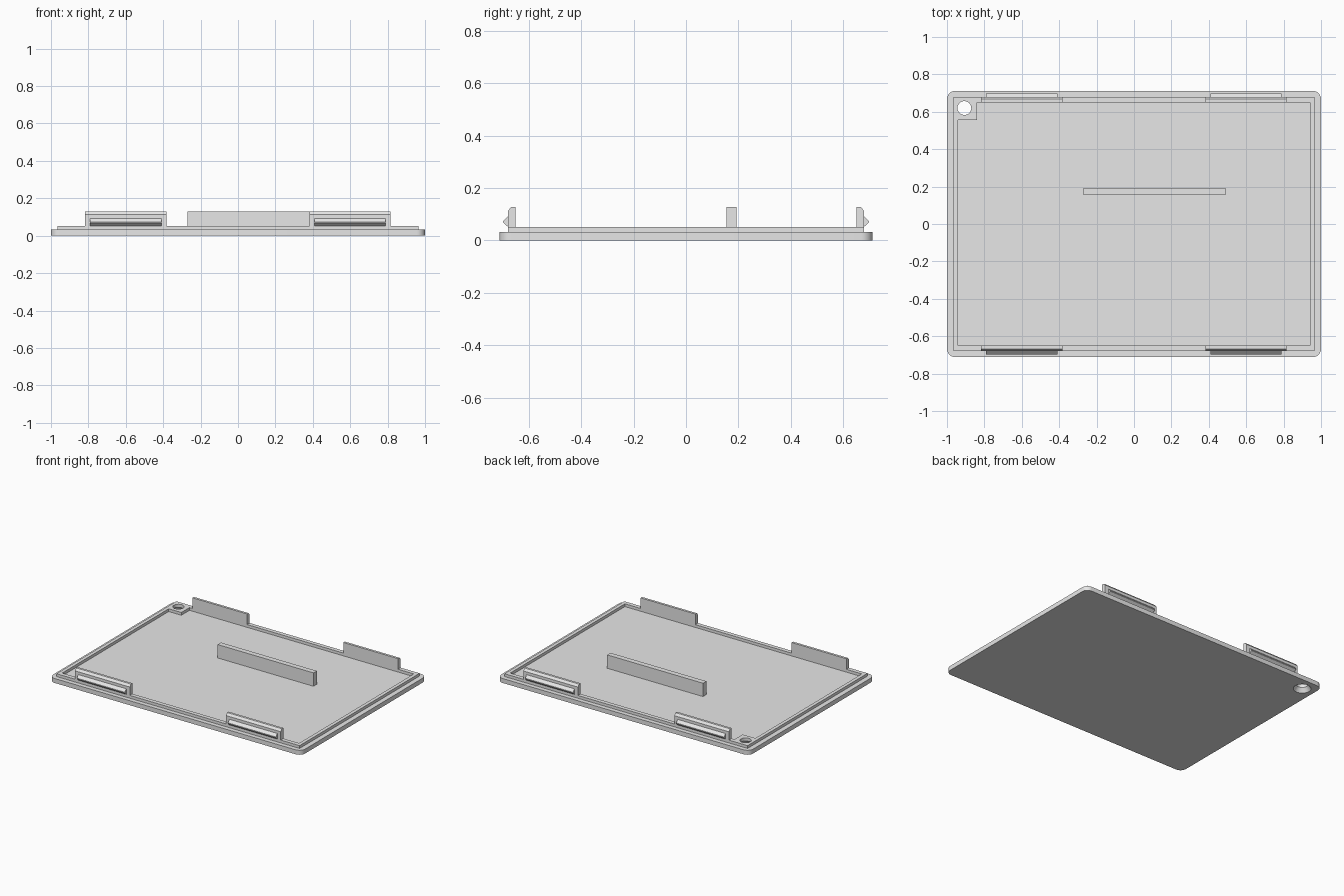
import bpy, bmesh, math
from mathutils import Vector

cube = bpy.data.objects.get("Cube")
if cube:
    bpy.data.objects.remove(cube, do_unlink=True)

grey = bpy.data.materials.new("light grey plastic")
grey.use_nodes = True
grey.diffuse_color = (0.8, 0.8, 0.8, 1)
grey.node_tree.nodes["Principled BSDF"].inputs["Base Color"].default_value = (0.8, 0.8, 0.8, 1)


def prism(name, profile, start, end):
    """Extrude a closed profile of 3D points by the vector end - start."""
    bm = bmesh.new()
    offset = Vector(end) - Vector(start)
    face = bm.faces.new([bm.verts.new(Vector(p) + Vector(start)) for p in profile])
    moved = bmesh.ops.extrude_face_region(bm, geom=[face])["geom"]
    bmesh.ops.translate(bm, vec=offset, verts=[v for v in moved if isinstance(v, bmesh.types.BMVert)])
    bmesh.ops.recalc_face_normals(bm, faces=bm.faces)
    mesh = bpy.data.meshes.new(name)
    bm.to_mesh(mesh)
    bm.free()
    mesh.materials.append(grey)
    obj = bpy.data.objects.new(name, mesh)
    bpy.context.collection.objects.link(obj)
    return obj


def slab(name, outline, z0, z1):
    return prism(name, [(x, y, 0) for x, y in outline], (0, 0, z0), (0, 0, z1))


def rect(x0, x1, y0, y1):
    return [(x0, y0), (x1, y0), (x1, y1), (x0, y1)]


def rounded_rect(hx, hy, r, steps=8):
    pts = []
    for q, (sx, sy) in enumerate([(1, 1), (-1, 1), (-1, -1), (1, -1)]):
        for i in range(steps + 1):
            a = (q + i / steps) * math.pi / 2
            pts.append((sx * (hx - r) + r * math.cos(a), sy * (hy - r) + r * math.sin(a)))
    return pts


def combine(target, other, operation):
    """Apply a boolean and discard the helper."""
    other.hide_render = True
    mod = target.modifiers.new("Boolean", 'BOOLEAN')
    mod.operation = operation
    mod.solver = 'EXACT'
    mod.object = other
    bpy.context.view_layer.objects.active = target
    bpy.ops.object.modifier_apply(modifier=mod.name)
    bpy.data.objects.remove(other, do_unlink=True)


# Cover plate with raised lip; the pocket leaves a pad in one back corner
plate = slab("cover_plate", rounded_rect(1, 0.712, 0.045), 0, 0.032)
combine(plate, slab("lip_block", rect(-0.965, 0.965, -0.68, 0.68), 0.015, 0.052), 'UNION')
pocket = [(-0.94, -0.65), (0.94, -0.65), (0.94, 0.65), (-0.84, 0.65), (-0.84, 0.557), (-0.94, 0.557)]
combine(plate, slab("pocket_cutter", pocket, 0.032, 0.1), 'DIFFERENCE')

# Countersunk screw hole through the pad
for r1, r2, z0, z1 in [(0.037, 0.037, -0.05, 0.1), (0.0587, 0.037, -0.001, 0.03)]:
    bpy.ops.mesh.primitive_cone_add(vertices=32, radius1=r1, radius2=r2, depth=z1 - z0,
                                    location=(-0.907, 0.62, (z0 + z1) / 2))
    combine(plate, bpy.context.object, 'DIFFERENCE')

# Upright rib on the floor
slab("centre_rib", rect(-0.27, 0.49, 0.155, 0.193), 0.03, 0.128)

# Snap clips: chamfered wall with a wedge-shaped catch facing outward
wall = [(0.65, 0.03), (0.68, 0.03), (0.68, 0.112), (0.667, 0.128), (0.65, 0.128)]
catch = [(0.675, 0.052), (0.68, 0.052), (0.698, 0.068), (0.698, 0.074), (0.68, 0.092), (0.675, 0.092)]
for side, s in (("back", 1), ("front", -1)):
    for end, cx in (("left", 0.598), ("right", -0.6)):
        for part, profile, half in (("wall", wall, 0.217), ("catch", catch, 0.19)):
            prism(f"{side}_{end}_clip_{part}", [(0, s * y, z) for y, z in profile],
                  (cx - half, 0, 0), (cx + half, 0, 0))

# Smooth the rounded corners and hole, keep edges crisp
bpy.ops.object.select_all(action='DESELECT')
plate.select_set(True)
bpy.context.view_layer.objects.active = plate
bpy.ops.object.shade_smooth_by_angle(angle=math.radians(25))
